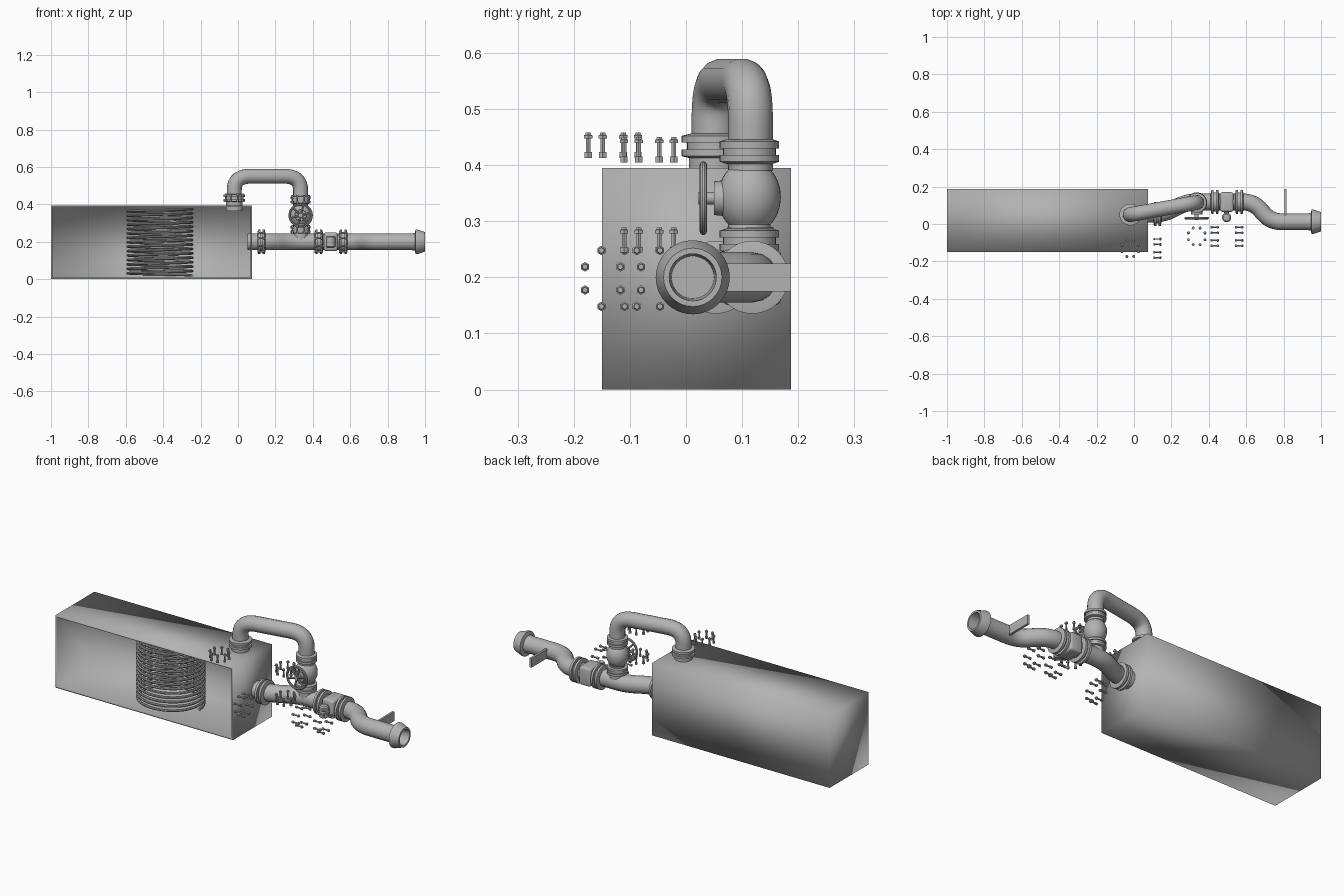
import bpy, bmesh, math
from mathutils import Vector

if "Cube" in bpy.data.objects:
    bpy.data.objects.remove(bpy.data.objects["Cube"])

X, Y, Z = Vector((1, 0, 0)), Vector((0, 1, 0)), Vector((0, 0, 1))
steel = bpy.data.materials.new("grey_steel")
steel.use_nodes = True
GREY = (0.45, 0.45, 0.45, 1)
steel.diffuse_color = GREY
steel.node_tree.nodes["Principled BSDF"].inputs["Base Color"].default_value = GREY
made = []


def add(name, mesh):
    if not mesh.materials:
        mesh.materials.append(steel)
    ob = bpy.data.objects.new(name, mesh)
    bpy.context.collection.objects.link(ob)
    made.append(ob)
    return ob


def from_bm(name, bm):
    bmesh.ops.recalc_face_normals(bm, faces=bm.faces)
    mesh = bpy.data.meshes.new(name)
    bm.to_mesh(mesh)
    bm.free()
    return add(name, mesh)


def lathe(name, profile, at, axis=Z, sides=32):
    """Spin (distance, radius) pairs around an axis, with capped ends."""
    bm = bmesh.new()
    rings = []
    for d, r in profile:
        rings.append([bm.verts.new((r * math.cos(math.tau * i / sides),
                                    r * math.sin(math.tau * i / sides), d))
                      for i in range(sides)])
    for a, b in zip(rings, rings[1:]):
        for i in range(sides):
            j = (i + 1) % sides
            bm.faces.new((a[i], a[j], b[j], b[i]))
    bm.faces.new(rings[0])
    bm.faces.new(rings[-1])
    ob = from_bm(name, bm)
    ob.rotation_mode = 'QUATERNION'
    ob.rotation_quaternion = Z.rotation_difference(axis)
    ob.location = at
    return ob


def block(name, low, high, bevel=0):
    bm = bmesh.new()
    bmesh.ops.create_cube(bm, size=1)
    for v in bm.verts:
        v.co = [l + (c + 0.5) * (h - l) for l, h, c in zip(low, high, v.co)]
    if bevel:
        bmesh.ops.bevel(bm, geom=bm.edges[:], offset=bevel, segments=3,
                        affect='EDGES', profile=0.5)
    return from_bm(name, bm)


def tube(name, points, radius, res=6, closed=False):
    curve = bpy.data.curves.new(name, 'CURVE')
    curve.dimensions = '3D'
    curve.bevel_depth, curve.bevel_resolution = radius, res
    curve.use_fill_caps = True
    spline = curve.splines.new('POLY')
    spline.points.add(len(points) - 1)
    for p, co in zip(spline.points, points):
        p.co = (*co, 1)
    spline.use_cyclic_u = closed
    temp = bpy.data.objects.new(name, curve)
    mesh = bpy.data.meshes.new_from_object(temp)
    bpy.data.objects.remove(temp)
    return add(name, mesh)


def rounded(points, radius, steps=10):
    """Replace the inner corners of a path with soft bends."""
    pts = [Vector(p) for p in points]
    out = [pts[0]]
    for a, b, c in zip(pts, pts[1:], pts[2:]):
        p = b + (a - b).normalized() * min(radius, (a - b).length * 0.49)
        q = b + (c - b).normalized() * min(radius, (c - b).length * 0.49)
        for i in range(steps + 1):
            t = i / steps
            out.append(p * (1 - t) ** 2 + b * 2 * t * (1 - t) + q * t * t)
    return out + [pts[-1]]


def flange_pair(name, centre, axis, radius, pipe):
    """Two discs with a narrow joint between them."""
    lathe(name, [(-0.022, pipe), (-0.018, radius), (-0.006, radius),
                 (-0.006, pipe + 0.006), (0.006, pipe + 0.006),
                 (0.006, radius), (0.018, radius), (0.022, pipe)], centre, axis)


# Tank: box with an open front; plain smooth shading over its few faces
tank = block("open_tank", (-1, -0.15, 0), (0.075, 0.187, 0.395))
bm = bmesh.new()
bm.from_mesh(tank.data)
front = [f for f in bm.faces if f.normal.y < -0.9]
bmesh.ops.inset_region(bm, faces=front, thickness=0.012)
inner = bmesh.ops.extrude_face_region(bm, geom=front)
bmesh.ops.translate(bm, vec=(0, 0.325, 0),
                    verts=[g for g in inner["geom"] if isinstance(g, bmesh.types.BMVert)])
bmesh.ops.delete(bm, geom=front, context='FACES')
bmesh.ops.recalc_face_normals(bm, faces=bm.faces)
bm.to_mesh(tank.data)
bm.free()
tank.data.polygons.foreach_set("use_smooth", [True] * len(tank.data.polygons))

# Coil standing inside the tank
TURNS, STEPS = 15, 36
coil = []
for i in range(TURNS * STEPS + 1):
    a = math.tau * i / STEPS
    coil.append((-0.417 + 0.172 * math.cos(a), 0.015 + 0.152 * math.sin(a),
                 0.02 + 0.355 * i / (TURNS * STEPS)))
tube("heating_coil", coil, 0.007, 2)

# Main pipe with its side steps, and the flared mouth
main = [(0.05, 0.053, 0.2), (0.16, 0.053, 0.2), (0.28, 0.118, 0.2),
        (0.64, 0.118, 0.2), (0.73, 0.012, 0.2), (0.92, 0.012, 0.2)]
tube("main_pipe", rounded(main, 0.06), 0.045)
lathe("flared_mouth", [(-0.1, 0.044), (-0.055, 0.046), (-0.05, 0.066),
                       (-0.042, 0.066), (0, 0.052), (0, 0.042), (-0.075, 0.038)],
      (1, 0.012, 0.2), X)
block("support_plate", (0.804, 0.03, 0.175), (0.816, 0.187, 0.225))

for name, x, y in (("tank_flange", 0.125, 0.053), ("front_gate_flange", 0.432, 0.118),
                   ("rear_gate_flange", 0.563, 0.118)):
    flange_pair(name, (x, y, 0.2), X, 0.065, 0.045)

# Gate body with its small side knob
block("gate_body", (0.46, 0.065, 0.15), (0.532, 0.17, 0.25), 0.012)
lathe("gate_neck", [(0, 0.014), (0.05, 0.014)], (0.495, 0.03, 0.2), Y)
lathe("gate_knob", [(-0.032, 0.018), (-0.026, 0.025), (0.026, 0.025), (0.032, 0.018)],
      (0.495, 0.035, 0.2))

# Overhead pipe from the tank roof to the valve
over = [(-0.02, 0.05, 0.4), (-0.02, 0.05, 0.55), (0.335, 0.115, 0.55), (0.335, 0.115, 0.39)]
tube("overhead_pipe", rounded(over, 0.085, 14), 0.04)
lathe("roof_collar", [(0, 0.045), (0.055, 0.045)], (-0.02, 0.05, 0.365))
flange_pair("roof_flange", (-0.02, 0.05, 0.434), Z, 0.058, 0.042)
flange_pair("upper_valve_flange", (0.335, 0.113, 0.424), Z, 0.053, 0.041)
flange_pair("lower_valve_flange", (0.335, 0.113, 0.265), Z, 0.053, 0.041)
lathe("branch_pipe", [(0, 0.041), (0.09, 0.041)], (0.335, 0.115, 0.2))

# Valve: bulging body, bonnet, stem and spoked wheel
body = [(-0.07, 0.04)]
for i in range(13):
    a = math.radians(-48 + 8 * i)
    body.append((0.066 * math.sin(a), 0.056 * math.cos(a)))
lathe("valve_body", body + [(0.07, 0.04)], (0.335, 0.113, 0.343))
lathe("valve_bonnet", [(0, 0.03), (0.04, 0.034)], (0.335, 0.05, 0.341), Y)
lathe("valve_stem", [(0, 0.011), (0.04, 0.011)], (0.335, 0.022, 0.341), Y)
hub = Vector((0.335, 0.031, 0.341))
rim = [hub + 0.059 * (X * math.cos(math.tau * i / 40) + Z * math.sin(math.tau * i / 40))
       for i in range(40)]
tube("wheel_rim", rim, 0.0065, 3, True)
for i in range(6):
    a = math.tau * (i + 0.25) / 6
    tube("wheel_spoke", [hub, hub + 0.058 * (X * math.cos(a) + Z * math.sin(a))], 0.005, 2)

# Loose bolts laid out in rings of eight ahead of each flange
bolt = lathe("bolt", [(-0.022, 0.0045), (-0.022, 0.0075), (-0.012, 0.0075),
                      (-0.012, 0.0045), (0.012, 0.0045), (0.012, 0.0085),
                      (0.018, 0.0085), (0.019, 0.006), (0.023, 0.005)], (0, 0, 0), Z, 6)
bolt_mesh = bolt.data
made.remove(bolt)
bpy.data.objects.remove(bolt)


def bolt_ring(name, centre, axis, radius):
    side = X if axis == Z else Z
    for i in range(8):
        a = math.tau * (i + 0.5) / 8
        ob = add(name, bolt_mesh)
        ob.location = Vector(centre) + radius * (side * math.cos(a) + Y * math.sin(a))
        ob.rotation_euler = Z.rotation_difference(axis).to_euler()


bolt_ring("roof_bolt", (-0.02, -0.13, 0.435), Z, 0.048)
bolt_ring("upper_valve_bolt", (0.335, -0.066, 0.427), Z, 0.048)
bolt_ring("lower_valve_bolt", (0.335, -0.066, 0.266), Z, 0.048)
bolt_ring("tank_bolt", (0.125, -0.13, 0.198), X, 0.054)
bolt_ring("front_gate_bolt", (0.432, -0.067, 0.198), X, 0.054)
bolt_ring("rear_gate_bolt", (0.563, -0.067, 0.198), X, 0.054)

# Smooth shading with crisp edges on everything but the tank
bpy.context.view_layer.update()
for ob in bpy.context.view_layer.objects:
    ob.select_set(ob in made and ob is not tank)
bpy.context.view_layer.objects.active = made[-1]
bpy.ops.object.shade_smooth_by_angle(angle=math.radians(35))
